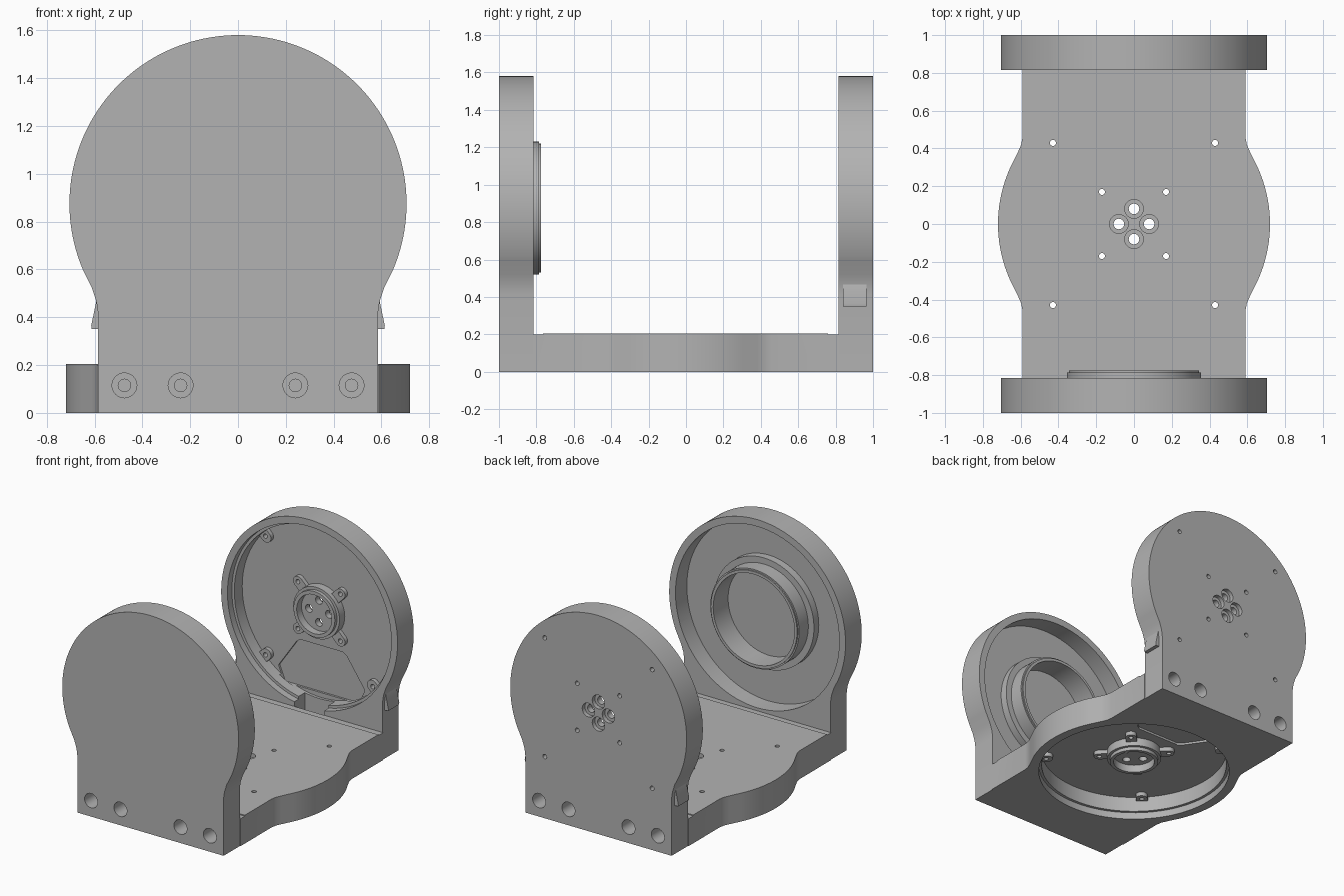
import bpy, bmesh
from math import radians, cos, sin, pi
from mathutils import Matrix

cube = bpy.data.objects.get("Cube")
if cube:
    bpy.data.objects.remove(cube, do_unlink=True)

grey = bpy.data.materials.new("plain grey")
grey.use_nodes = True
colour = (0.45, 0.45, 0.45, 1)
grey.diffuse_color = colour
grey.node_tree.nodes["Principled BSDF"].inputs["Base Color"].default_value = colour

# Local frames: u, v span the plate and w runs from its open side to its outer side
REAR = Matrix(((-1, 0, 0, 0), (0, 0, 1, 0.815), (0, 1, 0, 0.875), (0, 0, 0, 1)))
FRONT = Matrix(((1, 0, 0, 0), (0, 0, -1, -0.815), (0, 1, 0, 0.875), (0, 0, 0, 1)))
BASE = Matrix(((-1, 0, 0, 0), (0, -1, 0, 0), (0, 0, 1, 0), (0, 0, 0, 1)))
SIDE = Matrix(((1, 0, 0, 0), (0, 0, -1, 0), (0, 1, 0, 0), (0, 0, 0, 1)))


def prism(name, pts, w0, w1, frame):
    """Extrude an outline from w0 to w1."""
    bm = bmesh.new()
    face = bm.faces.new([bm.verts.new((u, v, w0)) for u, v in pts])
    new = bmesh.ops.extrude_face_region(bm, geom=[face])["geom"]
    bmesh.ops.translate(bm, vec=(0, 0, w1 - w0),
                        verts=[g for g in new if isinstance(g, bmesh.types.BMVert)])
    bmesh.ops.recalc_face_normals(bm, faces=bm.faces)
    mesh = bpy.data.meshes.new(name)
    bm.to_mesh(mesh)
    bm.free()
    mesh.transform(frame)
    mesh.materials.append(grey)
    ob = bpy.data.objects.new(name, mesh)
    bpy.context.collection.objects.link(ob)
    return ob


def arc(r, a0, a1, n, u=0, v=0):
    angles = [radians(a0 + (a1 - a0) * i / n) for i in range(n + 1)]
    return [(u + r * cos(a), v + r * sin(a)) for a in angles]


def disc(r, w0, w1, frame, u=0, v=0, n=32):
    return prism("tool", arc(r, 0, 360, n, u, v)[:-1], w0, w1, frame)


def box(u0, u1, v0, v1, w0, w1, frame):
    return prism("tool", [(u0, v0), (u1, v0), (u1, v1), (u0, v1)], w0, w1, frame)


def combine(ob, tool, op="DIFFERENCE"):
    """Apply one boolean and delete its tool."""
    mod = ob.modifiers.new("bool", "BOOLEAN")
    mod.operation, mod.solver, mod.object = op, "EXACT", tool
    bpy.context.view_layer.objects.active = ob
    bpy.ops.object.modifier_apply(modifier=mod.name)
    bpy.data.objects.remove(tool, do_unlink=True)


def add(ob, tool):
    combine(ob, tool, "UNION")


def finish(ob):
    bpy.ops.object.select_all(action="DESELECT")
    ob.select_set(True)
    bpy.context.view_layer.objects.active = ob
    bpy.ops.object.shade_smooth_by_angle(angle=radians(30))


def mirrored(side):
    return side + [(-u, v) for u, v in reversed(side)]


def socket(ob, frame, thick):
    """Round pocket with hub, drilled tabs and cable recess."""
    floor = thick - 0.045
    combine(ob, disc(0.655, -0.1, 0.05, frame, n=96))
    combine(ob, disc(0.635, -0.1, floor, frame, n=96))
    # cable recess in the pocket floor
    panel = mirrored([(0.3, -0.6), (0.345, -0.49), (0.2, -0.28), (0.17, -0.26)])
    combine(ob, prism("tool", panel, floor - 0.02, floor + 0.015, frame))
    # stepped hub
    add(ob, disc(0.185, floor - 0.06, floor + 0.02, frame, n=64))
    add(ob, disc(0.165, floor - 0.085, floor, frame, n=64))
    # tabs beside the hub and at the rim
    for k in range(4):
        turn = frame @ Matrix.Rotation(radians(45 + 90 * k), 4, "Z")
        inner = arc(0.038, -90, 90, 12, 0.24) + [(0.15, 0.038), (0.15, -0.038)]
        outer = arc(0.04, 90, 270, 12, 0.6) + [(0.645, -0.04), (0.645, 0.04)]
        for shape in (inner, outer):
            add(ob, prism("tool", shape, floor - 0.03, floor + 0.02, turn))
        for d in (0.24, 0.607):
            combine(ob, disc(0.016, floor - 0.1, thick + 0.1, turn, d, n=16))
    # hub bore and counterbored mounting holes
    combine(ob, disc(0.14, -0.1, floor - 0.03, frame, n=64))
    for k in range(4):
        u, v = 0.08 * cos(k * pi / 2), 0.08 * sin(k * pi / 2)
        combine(ob, disc(0.028, 0, thick + 0.1, frame, u, v, 24))
        combine(ob, disc(0.05, thick - 0.03, thick + 0.1, frame, u, v, 24))


def bolt_holes(ob, frame):
    for u in (-0.475, -0.24, 0.24, 0.475):
        combine(ob, disc(0.052, 0.06, 0.3, frame, u, -0.76, 24))
        combine(ob, disc(0.026, 0.01, 0.3, frame, u, -0.76, 24))


# Round-headed upright outline
neck = [(0.585, -0.875), (0.585, -0.46), (0.592, -0.41), (0.61, -0.355)]
upright = neck + arc(0.705, -23, 203, 96) + [(-u, v) for u, v in reversed(neck)]

# Front upright with pocket and bearing collar
front = prism("front_upright", upright, 0, 0.185, FRONT)
combine(front, disc(0.655, -0.1, 0.13, FRONT, n=96))
add(front, disc(0.4, 0.075, 0.14, FRONT, n=96))
add(front, disc(0.355, -0.03, 0.14, FRONT, n=96))
add(front, disc(0.345, -0.04, 0.1, FRONT, n=96))
combine(front, disc(0.325, -0.1, 0.13, FRONT, n=96))
bolt_holes(front, FRONT)

# Rear upright with motor socket
rear = prism("rear_upright", upright, 0, 0.185, REAR)
socket(rear, REAR, 0.185)
bolt_holes(rear, REAR)

# Base with bulging sides and a socket underneath
edge = [(0.59, 0.46), (0.597, 0.42), (0.615, 0.38)]
right = [(0.59, -0.815)] + [(u, -v) for u, v in edge] + arc(0.72, -24.6, 24.6, 24) \
    + edge[::-1] + [(0.59, 0.815)]
base = prism("base", mirrored(right), 0, 0.205, BASE)
socket(base, BASE, 0.205)
for s in (-1, 1):
    combine(base, box(-0.7, 0.7, s * 0.79 - 0.025, s * 0.79 + 0.03, 0.198, 0.3, BASE))

# Cable passage joining the two sockets
combine(base, box(-0.12, 0.12, -0.9, -0.6, 0.06, 0.16, BASE))
combine(rear, box(-0.12, 0.12, -0.815, -0.6, -0.1, 0.12, REAR))

# Wedge clips on the rear neck
clip = [(0.57, 0.35), (0.612, 0.35), (0.614, 0.365), (0.592, 0.47), (0.57, 0.47)]
clips = [prism("left_clip", clip, -0.965, -0.84, SIDE),
         prism("right_clip", [(-u, v) for u, v in clip], -0.965, -0.84, SIDE)]

for ob in [front, rear, base] + clips:
    finish(ob)
